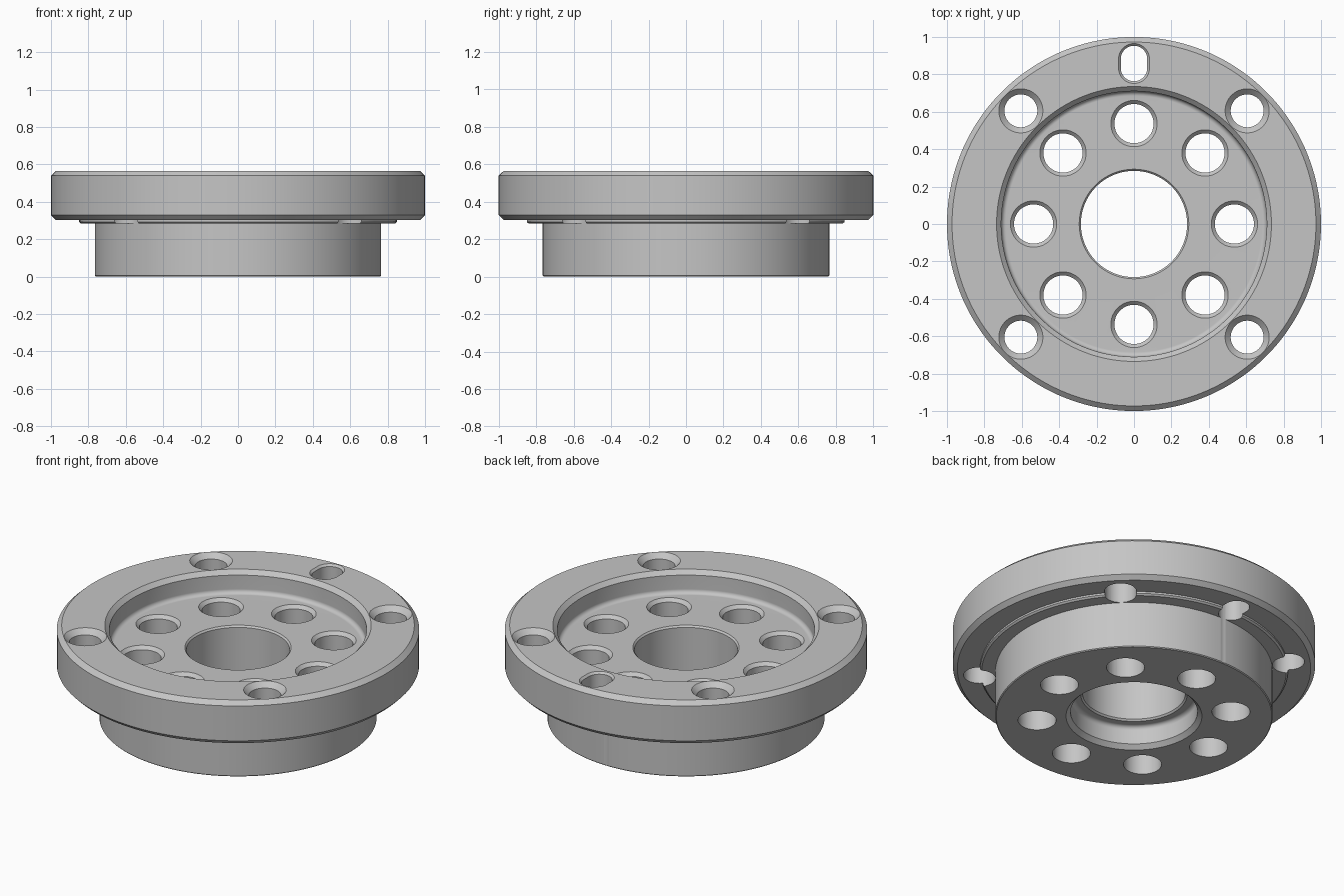
import bpy
import bmesh
from math import cos, sin, pi, radians

cube = bpy.data.objects.get("Cube")
if cube:
    bpy.data.objects.remove(cube, do_unlink=True)

steel = bpy.data.materials.new("plain grey metal")
steel.use_nodes = True
grey = (0.56, 0.56, 0.56, 1)
steel.diffuse_color = grey
steel.node_tree.nodes["Principled BSDF"].inputs["Base Color"].default_value = grey


def lathe(name, profile, steps, closed, centre=(0, 0), stretch=0):
    """Revolve (radius, z) points; open profiles get flat end caps."""
    bm = bmesh.new()
    rings = []
    for r, z in profile:
        ring = []
        for i in range(steps):
            a = 2 * pi * (i + 0.5) / steps
            y = r * sin(a)
            y += stretch if y > 0 else -stretch
            ring.append(bm.verts.new((centre[0] + r * cos(a), centre[1] + y, z)))
        rings.append(ring)
    pairs = list(zip(rings, rings[1:]))
    if closed:
        pairs.append((rings[-1], rings[0]))
    else:
        bm.faces.new(rings[0])
        bm.faces.new(rings[-1])
    for low, high in pairs:
        for i in range(steps):
            j = (i + 1) % steps
            bm.faces.new((low[i], low[j], high[j], high[i]))
    bmesh.ops.recalc_face_normals(bm, faces=bm.faces[:])
    mesh = bpy.data.meshes.new(name)
    bm.to_mesh(mesh)
    bm.free()
    mesh.materials.append(steel)
    obj = bpy.data.objects.new(name, mesh)
    bpy.context.collection.objects.link(obj)
    return obj


def fillet(r, z, size, start):
    """Quarter round about (r, z), starting at an angle in degrees."""
    return [(r + size * cos(radians(start + t * 22.5)),
             z + size * sin(radians(start + t * 22.5))) for t in range(5)]


TOP, FLOOR, SHOULDER = 0.565, 0.43, 0.135

# Flanged hub: outside from the foot up, then recess, bore and counterbore
profile = [
    (0.375, 0), (0.76, 0), (0.765, 0.005), (0.765, 0.283),
    (0.84, 0.283), (0.85, 0.292), (0.85, 0.303),
    (0.975, 0.303), (1, 0.328), (1, 0.54), (0.973, TOP),
    (0.735, TOP), (0.71, 0.54),
]
profile += fillet(0.685, FLOOR + 0.025, 0.025, 0)[0:1]
profile += [(r, z) for r, z in reversed(fillet(0.685, FLOOR + 0.025, 0.025, 270))][1:]
profile += [(0.293, FLOOR), (0.284, FLOOR - 0.01), (0.284, SHOULDER + 0.01), (0.293, SHOULDER)]
profile += [(r, z) for r, z in reversed(fillet(0.325, SHOULDER - 0.025, 0.025, 0))]
profile += [(0.35, 0.025)]
hub = lathe("flanged_hub", profile, 128, True)


def drill(centre, radius, rim, surface, stretch=0):
    """Cut a through hole with a chamfered mouth at the given height."""
    grow = rim - radius
    tool = lathe("hole_cutter",
                 [(radius, -0.1), (radius, surface - grow), (rim, surface),
                  (rim, surface + 0.2)], 40, False, centre, stretch)
    tool.hide_render = True
    mod = hub.modifiers.new("hole", "BOOLEAN")
    mod.operation = "DIFFERENCE"
    mod.solver = "EXACT"
    mod.object = tool
    bpy.context.view_layer.objects.active = hub
    bpy.ops.object.modifier_apply(modifier=mod.name)
    bpy.data.objects.remove(tool, do_unlink=True)


# Eight bolt holes in the recess floor
for k in range(8):
    a = k * pi / 4
    drill((0.537 * cos(a), 0.537 * sin(a)), 0.105, 0.124, FLOOR)

# Four countersunk holes through the rim
for sx in (-1, 1):
    for sy in (-1, 1):
        drill((0.605 * sx, 0.605 * sy), 0.088, 0.118, TOP)

# Locating slot at the back of the rim
drill((0, 0.858), 0.071, 0.083, TOP, 0.024)

# Smooth walls with crisp edges
bpy.ops.object.select_all(action="DESELECT")
hub.select_set(True)
bpy.context.view_layer.objects.active = hub
bpy.ops.object.shade_smooth_by_angle(angle=radians(28))
weighted = hub.modifiers.new("weighted normals", "WEIGHTED_NORMAL")
weighted.keep_sharp = True
